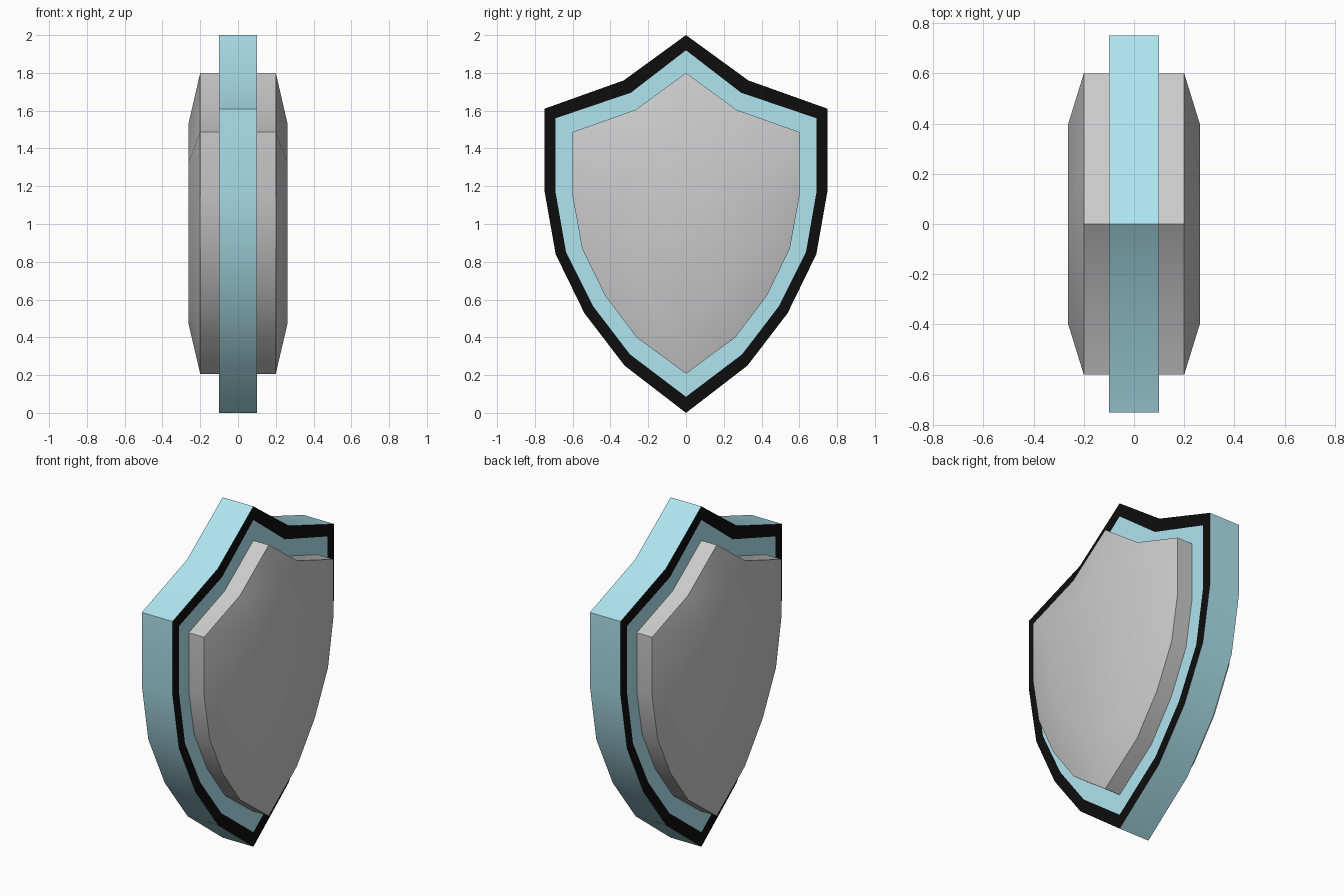
import bpy, bmesh
from math import radians

if "Cube" in bpy.data.objects:
    bpy.data.objects.remove(bpy.data.objects["Cube"])


def full_outline(half):
    """Mirror a (y, z) half profile, listed top to bottom, into a closed loop."""
    return half + [(-y, z) for y, z in half[-2:0:-1]]


def scaled(outline, factor, z_mid=1.0):
    return [(y * factor, z_mid + (z - z_mid) * factor) for y, z in outline]


def loft(name, layers, materials=(), band_materials=None):
    """Skin a stack of (x, outline) layers and cap both ends."""
    bm = bmesh.new()
    rings = [[bm.verts.new((x, y, z)) for y, z in outline] for x, outline in layers]
    n = len(rings[0])
    bm.faces.new(rings[0])
    bm.faces.new(rings[-1][::-1])
    for b, (lo, hi) in enumerate(zip(rings, rings[1:])):
        for i in range(n):
            j = (i + 1) % n
            face = bm.faces.new((lo[i], hi[i], hi[j], lo[j]))
            if band_materials:
                face.material_index = band_materials[b]
    bmesh.ops.recalc_face_normals(bm, faces=bm.faces)
    mesh = bpy.data.meshes.new(name)
    bm.to_mesh(mesh)
    bm.free()
    for mat in materials:
        mesh.materials.append(mat)
    mesh.shade_smooth()
    mesh.set_sharp_from_angle(angle=radians(30))
    obj = bpy.data.objects.new(name, mesh)
    bpy.context.collection.objects.link(obj)
    return obj


def material(name, color):
    mat = bpy.data.materials.new(name)
    mat.diffuse_color = (*color, 1)
    mat.use_nodes = True
    mat.node_tree.nodes["Principled BSDF"].inputs["Base Color"].default_value = mat.diffuse_color
    return mat


blue = material("light_blue", (0.43, 0.78, 0.87))
black = material("black", (0.004, 0.004, 0.004))

# Half profiles from top point down to bottom point
outer = full_outline([(0, 2.0), (0.33, 1.76), (0.75, 1.61), (0.75, 1.18),
                      (0.69, 0.84), (0.538, 0.528), (0.325, 0.25), (0, 0)])
rim_inner = full_outline([(0, 1.92), (0.292, 1.695), (0.69, 1.56), (0.69, 1.165),
                          (0.635, 0.85), (0.492, 0.565), (0.297, 0.31), (0, 0.085)])
plate = full_outline([(0, 1.8), (0.267, 1.605), (0.6, 1.487), (0.6, 1.145),
                      (0.55, 0.87), (0.428, 0.62), (0.262, 0.4), (0, 0.207)])

# Blue body with a black border band on both faces
loft("shield_body",
     [(-0.1, rim_inner), (-0.1, outer), (0.1, outer), (0.1, rim_inner)],
     (blue, black), (1, 0, 1))

# Grey raised plate, gently domed on both faces
dome = scaled(plate, 0.66)
loft("shield_plate", [(-0.263, dome), (-0.2, plate), (0.2, plate), (0.263, dome)])
